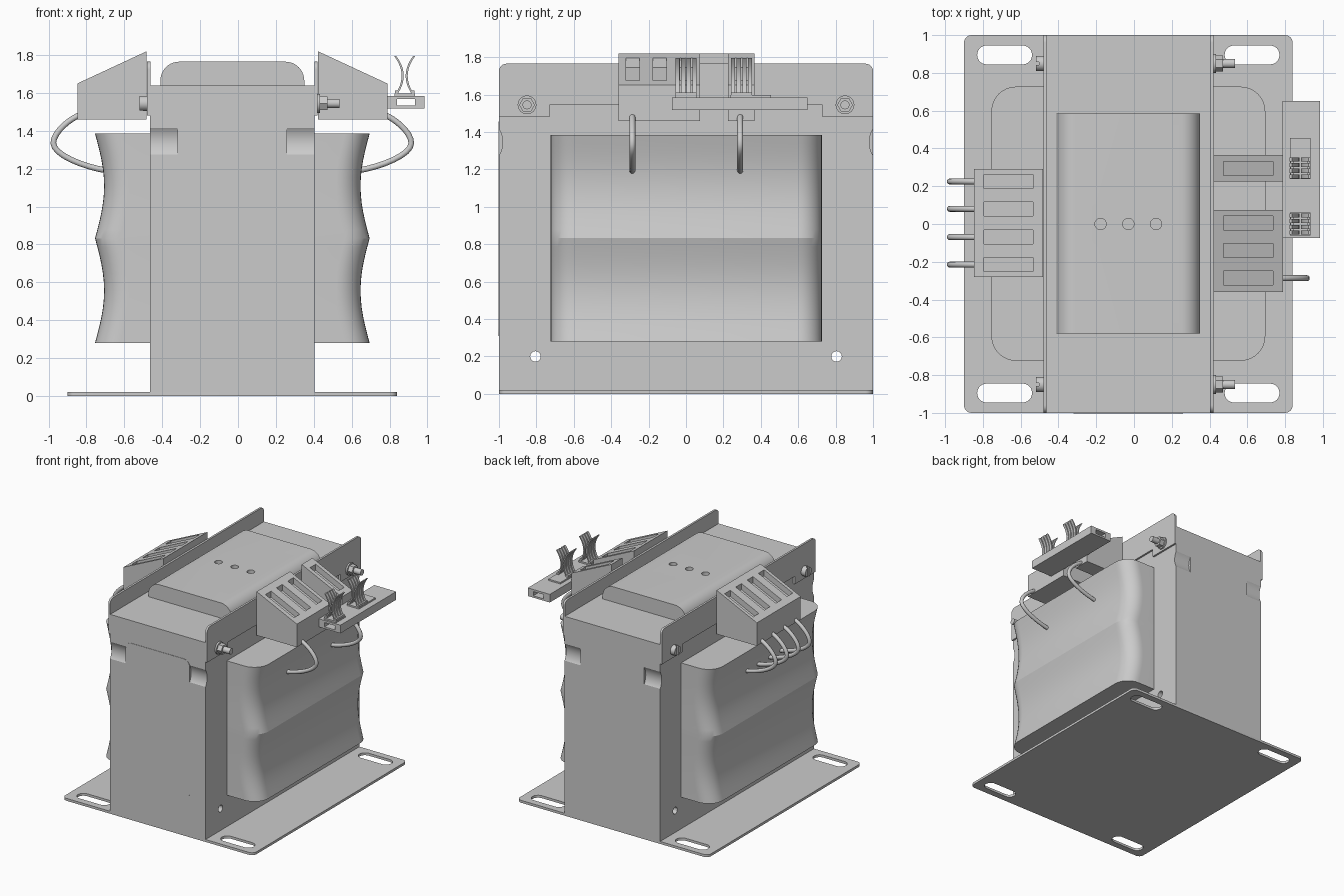
import bpy, bmesh, math
from mathutils import Vector

if "Cube" in bpy.data.objects:
    bpy.data.objects.remove(bpy.data.objects["Cube"])

CX = -0.03  # the transformer body is symmetric about this x


def side(s, d):
    return CX + s * d


def arc(cx, cy, r, a0, a1, n=6):
    return [(cx + r * math.cos(math.radians(a0 + (a1 - a0) * i / n)),
             cy + r * math.sin(math.radians(a0 + (a1 - a0) * i / n))) for i in range(n + 1)]


def circle(cx, cy, r, n=24):
    return arc(cx, cy, r, 0, 360, n)[:-1]


def rrect(x0, x1, y0, y1, r, n=6):
    return (arc(x1 - r, y1 - r, r, 0, 90, n) + arc(x0 + r, y1 - r, r, 90, 180, n)
            + arc(x0 + r, y0 + r, r, 180, 270, n) + arc(x1 - r, y0 + r, r, 270, 360, n))


def rect(x0, x1, y0, y1):
    return [(x0, y0), (x1, y0), (x1, y1), (x0, y1)]


def loft(name, rings):
    bm = bmesh.new()
    loops = [[bm.verts.new(p) for p in ring] for ring in rings]
    n = len(loops[0])
    for a, b in zip(loops, loops[1:]):
        for i in range(n):
            bm.faces.new((a[i], a[(i + 1) % n], b[(i + 1) % n], b[i]))
    bm.faces.new(loops[0])
    bm.faces.new(loops[-1])
    bmesh.ops.recalc_face_normals(bm, faces=bm.faces)
    me = bpy.data.meshes.new(name)
    bm.to_mesh(me)
    bm.free()
    ob = bpy.data.objects.new(name, me)
    bpy.context.collection.objects.link(ob)
    return ob


def prism(name, pts, axis, lo, hi):
    put = {'x': lambda p, t: (t, p[0], p[1]),
           'y': lambda p, t: (p[0], t, p[1]),
           'z': lambda p, t: (p[0], p[1], t)}[axis]
    return loft(name, [[put(p, t) for p in pts] for t in (lo, hi)])


def select(ob):
    bpy.ops.object.select_all(action='DESELECT')
    ob.select_set(True)
    bpy.context.view_layer.objects.active = ob


def cut(ob, cutters):
    for c in cutters:
        mod = ob.modifiers.new("cut", 'BOOLEAN')
        mod.operation = 'DIFFERENCE'
        mod.solver = 'EXACT'
        mod.object = c
        select(ob)
        bpy.ops.object.modifier_apply(modifier=mod.name)
        bpy.data.objects.remove(c)


def smooth(ob, deg=30):
    select(ob)
    bpy.ops.object.shade_smooth_by_angle(angle=math.radians(deg))


# base plate with four mounting slots
base = prism("base_plate", rrect(-0.90, 0.84, -1, 1, 0.04), 'z', 0, 0.02)
cut(base, [prism("cutter", rrect(*sorted((side(s, 0.51), side(s, 0.80))),
                                 t * 0.895 - 0.05, t * 0.895 + 0.05, 0.049), 'z', -0.1, 0.1)
           for s in (-1, 1) for t in (-1, 1)])
smooth(base)

# laminated core with corner dimples and through holes
core = prism("core", rect(-0.465, 0.405, -1, 1), 'z', 0.02, 1.64)
dimples = [prism("cutter", circle(t * 1.1125, 1.345, 0.1325, 48), 'x',
                 *sorted((side(s, 0.29), side(s, 0.5)))) for s in (-1, 1) for t in (-1, 1)]
holes = [prism("cutter", circle(t * 0.805, 0.2, 0.028), 'x', -0.6, 0.6) for t in (-1, 1)]
cut(core, dimples + holes)
smooth(core)

# thin rating panel on the front face
smooth(prism("front_panel", rrect(-0.32, 0.26, 0.31, 1.455, 0.05), 'y', -1.003, -0.99))

# coil: rounded block with two concave bands
rings = []
for i in range(25):
    half = 0.725 - 0.048 * abs(math.sin(math.pi * i / 12))
    z = 0.28 + 1.105 * i / 24
    rings.append([(x, y, z) for x, y in rrect(CX - half, CX + half, -0.724, 0.727, 0.13, 8)])
smooth(loft("coil", rings), 20)

# domed top cover with three holes
cover = prism("top_cover", [(-0.41, 1.63), (0.35, 1.63)] + arc(0.25, 1.665, 0.1, 0, 90, 10)
              + arc(-0.31, 1.665, 0.1, 90, 180, 10), 'y', -0.58, 0.585)
cut(cover, [prism("cutter", circle(CX + k * 0.147, 0, 0.03), 'z', 1.70, 1.9) for k in (-1, 0, 1)])
smooth(cover)

# upright side brackets and bolts
outline = ([(-1, 1.48), (-0.73, 1.48), (-0.73, 1.545), (0.73, 1.545), (0.73, 1.48), (1, 1.48)]
           + arc(0.96, 1.725, 0.04, 0, 90) + arc(-0.96, 1.725, 0.04, 90, 180))
for s, word in ((-1, "left"), (1, "right")):
    smooth(prism(word + "_bracket", outline, 'x', side(s, 0.433), side(s, 0.45)))
for t in (-1, 1):
    y = t * 0.85
    smooth(prism("bolt_washer", circle(y, 1.545, 0.05), 'x', 0.419, 0.433))
    prism("bolt_nut", circle(y, 1.545, 0.042, 6), 'x', 0.433, 0.472)
    smooth(prism("bolt_shaft", circle(y, 1.545, 0.024), 'x', 0.40, 0.535))
    head = prism("bolt_head", circle(y, 1.545, 0.04), 'x', -0.52, -0.478)
    cut(head, [prism("cutter", rect(y - 0.008, y + 0.008, 1.4, 1.7), 'x', -0.6, -0.502)])
    smooth(head)


# sloped terminal blocks with recessed windows
def terminal_block(name, s, y0, y1, windows):
    prof = [(side(s, d), z) for d, z in ((0.452, 1.46), (0.452, 1.82), (0.818, 1.65), (0.818, 1.46))]
    ob = prism(name, prof, 'y', y0, y1)
    top = lambda d: 1.82 - (d - 0.452) * 0.4645
    hole = [(side(s, d), top(d) + k) for d, k in ((0.505, -0.05), (0.505, 0.1), (0.765, 0.1), (0.765, -0.05))]
    cut(ob, [prism("cutter", hole, 'y', w - 0.037, w + 0.037) for w in windows])


left_rows = [0.225, 0.08, -0.07, -0.215]
terminal_block("left_terminal_block", -1, -0.28, 0.29, left_rows)
terminal_block("right_terminal_block_large", 1, -0.36, 0.075, [0.005, -0.14, -0.285])
terminal_block("right_terminal_block_small", 1, 0.225, 0.365, [0.295])


# lead wires looping from the blocks back to the coil
def wire(name, s, y):
    cu = bpy.data.curves.new(name, 'CURVE')
    cu.dimensions = '3D'
    cu.bevel_depth = 0.016
    cu.bevel_resolution = 3
    cu.resolution_u = 8
    cu.use_fill_caps = True
    sp = cu.splines.new('BEZIER')
    # distance, height, tangent
    knots = [(0.80, 1.485, (0.05, -0.015)), (0.945, 1.335, (0.0, -0.06)), (0.66, 1.19, (-0.13, -0.02))]
    sp.bezier_points.add(len(knots) - 1)
    for p, (d, z, (td, tz)) in zip(sp.bezier_points, knots):
        p.handle_left_type = p.handle_right_type = 'FREE'
        p.co = (side(s, d), y, z)
        tan = Vector((s * td, 0, tz))
        p.handle_left = p.co - tan
        p.handle_right = p.co + tan
    ob = bpy.data.objects.new(name, cu)
    bpy.context.collection.objects.link(ob)
    select(ob)
    bpy.ops.object.convert(target='MESH')
    smooth(bpy.context.object, 40)


for y in left_rows:
    wire("left_wire", -1, y)
for y in (-0.287, 0.29):
    wire("right_wire", 1, y)

# hollow fuse strip on the right
strip = prism("fuse_strip", rect(0.785, 0.985, 1.518, 1.585), 'y', -0.075, 0.65)
cut(strip, [prism("cutter", rect(0.84, 0.935, 1.533, 1.568), 'y', -0.2, 0.8)])

# spring clips: pairs of curved fingers on small foot plates
for y0, pad_end in ((0.0, 0.06), (0.297, 0.455)):
    prism("clip_foot", rect(0.825, 0.935, 1.583, 1.597), 'y', y0 - 0.06, pad_end)
    for s in (-1, 1):
        path = []
        for i in range(13):
            z = 1.59 + 0.205 * i / 12
            path.append((0.016 + 0.036 * ((z - 1.69) / 0.1) ** 2, z))
        prof = [(0.88 + s * d, z) for d, z in path] + [(0.88 + s * (d - 0.011), z) for d, z in path[::-1]]
        for k in range(4):
            y = y0 + (k - 1.5) * 0.03
            smooth(prism("clip_finger", prof, 'y', y - 0.011, y + 0.011))
        prism("clip_root", rect(0.88 + s * 0.035, 0.88 + s * 0.052, 1.59, 1.612), 'y', y0 - 0.056, y0 + 0.056)
